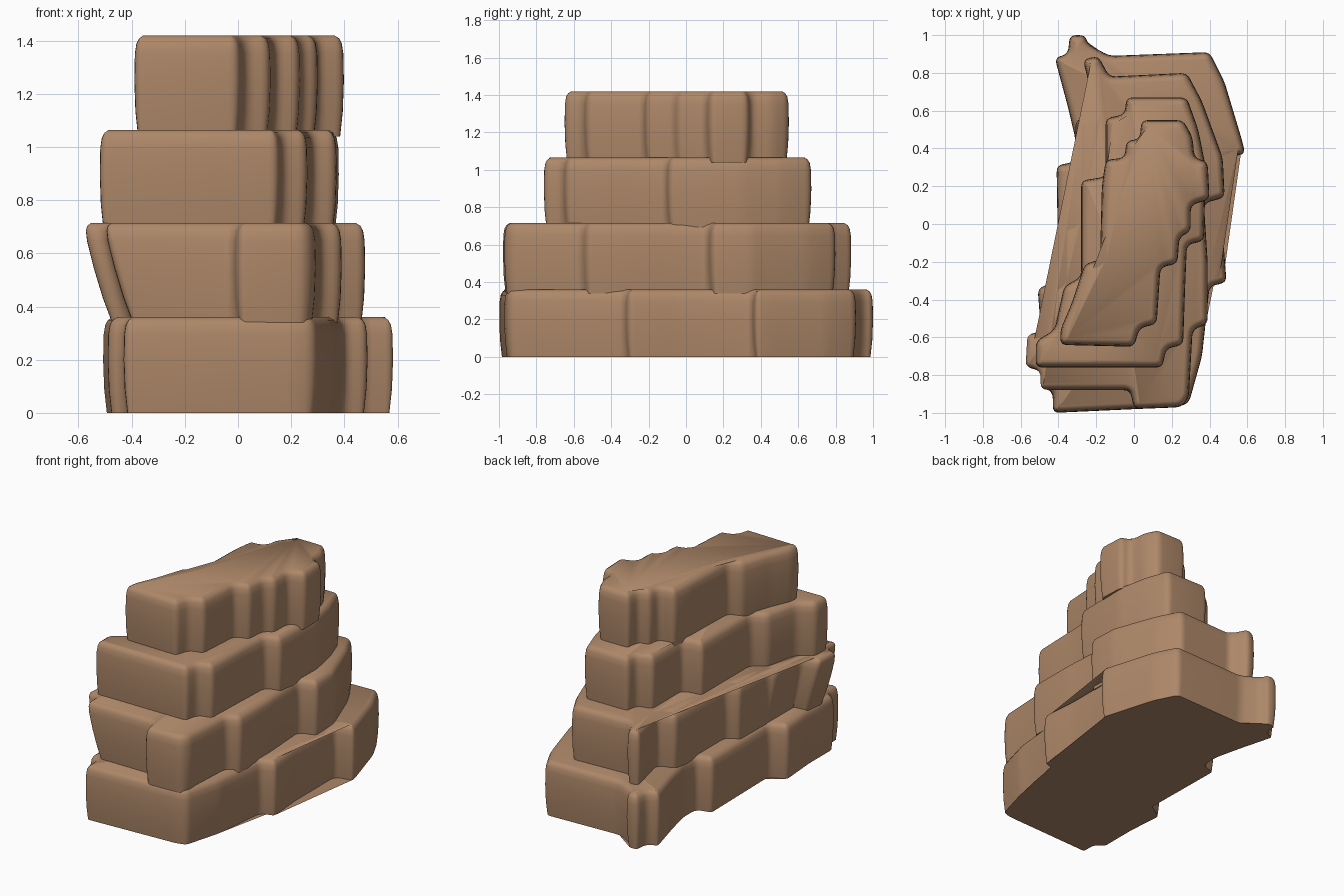
import bpy, bmesh
from mathutils import Vector

if "Cube" in bpy.data.objects:
    bpy.data.objects.remove(bpy.data.objects["Cube"])

rock = bpy.data.materials.new("brown_rock")
rock.diffuse_color = (0.42, 0.245, 0.14, 1)
rock.use_nodes = True
rock.node_tree.nodes["Principled BSDF"].inputs["Base Color"].default_value = rock.diffuse_color


def rounded(points, r=0.035, steps=4):
    """Round every corner of a plan outline with a small curve."""
    pts = [Vector(p) for p in points]
    out = []
    for i, p in enumerate(pts):
        a, b = pts[i - 1] - p, pts[(i + 1) % len(pts)] - p
        a = p + a.normalized() * min(r, a.length * 0.45)
        b = p + b.normalized() * min(r, b.length * 0.45)
        for k in range(steps + 1):
            t = k / steps
            out.append(a * (1 - t) ** 2 + p * 2 * t * (1 - t) + b * t * t)
    return out


def inset(pts, d):
    """Move a counter-clockwise outline inward by d."""
    out = []
    for i, p in enumerate(pts):
        t = (pts[(i + 1) % len(pts)] - pts[i - 1]).normalized()
        out.append(p + Vector((-t.y, t.x)) * d)
    return out


def tier(name, z0, z1, points, lean=0.0, fan=None):
    """Rock layer: bulging wall, softened top rim, flat top."""
    base = rounded(points)
    bm = bmesh.new()
    rings = []
    for t, d in ((0, .014), (.25, .004), (.55, 0), (.82, .002), (.92, .008), (.97, .018), (1, .036)):
        ring = []
        for p in inset(base, d):
            shift = lean * (1 - t) * min(1, max(0, (-p.x - 0.38) / 0.1))
            ring.append(bm.verts.new((p.x + shift, p.y, z0 + (z1 - z0) * t)))
        rings.append(ring)
    n = len(base)
    for lo, hi in zip(rings, rings[1:]):
        for i in range(n):
            j = (i + 1) % n
            bm.faces.new((lo[i], lo[j], hi[j], hi[i]))
    bm.faces.new(rings[-1])
    # underside: a fan from one corner for the ground layer
    low = rings[0]
    if fan:
        s = min(range(n), key=lambda i: (low[i].co.xy - Vector(fan)).length)
        for k in range(1, n - 1):
            bm.faces.new((low[s], low[(s + k + 1) % n], low[(s + k) % n]))
    else:
        bm.faces.new(low[::-1])
    me = bpy.data.meshes.new(name)
    bm.to_mesh(me)
    bm.free()
    me.materials.append(rock)
    ob = bpy.data.objects.new(name, me)
    bpy.context.collection.objects.link(ob)
    bpy.context.view_layer.objects.active = ob
    ob.select_set(True)
    bpy.ops.object.shade_smooth_by_angle(angle=0.8)
    ob.select_set(False)


# Ground layer
tier("bottom_rock_layer", 0, 0.36, [
    (-.43, -1), (.22, -.97), (.29, -.95), (.36, -.7), (.40, -.33), (.49, -.31),
    (.47, -.05), (.47, .35), (.59, .37), (.57, .45), (.48, .75), (.40, .91),
    (-.13, .89), (-.24, .95), (-.26, 1), (-.34, 1), (-.35, .9), (-.42, .88),
    (-.35, .62), (-.31, .45), (-.31, .33), (-.41, .31), (-.40, -.3),
    (-.51, -.34), (-.49, -.6), (-.49, -.86), (-.43, -.89)], fan=(.58, .38))

# Second layer, leaning outward on the left
tier("second_rock_layer", 0.34, 0.715, [
    (-.51, -.88), (-.02, -.88), (0, -.98), (.25, -.97), (.29, -.92), (.31, -.56),
    (.39, -.53), (.39, -.2), (.37, .11), (.48, .14), (.47, .35), (.36, .65),
    (.28, .80), (-.13, .78), (-.19, .89), (-.27, .87), (-.20, .58), (-.31, .55),
    (-.31, .02), (-.39, -.01), (-.39, -.3), (-.44, -.33), (-.46, -.56),
    (-.58, -.58), (-.59, -.76), (-.51, -.78)], lean=0.1)

# Third layer
tier("third_rock_layer", 0.69, 1.065, [
    (-.52, -.76), (.15, -.76), (.17, -.66), (.26, -.64), (.27, -.35), (.28, -.11),
    (.37, -.09), (.38, .3), (.34, .5), (.28, .67), (-.04, .67), (-.05, .58),
    (-.15, .56), (-.15, .25), (-.28, .23), (-.28, -.28), (-.37, -.33),
    (-.42, -.56), (-.52, -.62)])

# Top layer
tier("top_rock_layer", 1.04, 1.42, [
    (-.39, -.64), (.0, -.65), (.03, -.55), (.12, -.53), (.14, -.23), (.23, -.21),
    (.24, -.07), (.30, -.04), (.30, .10), (.40, .13), (.39, .33), (.32, .35),
    (.31, .46), (.26, .55), (.04, .55), (.03, .45), (-.04, .44), (-.05, .35),
    (-.15, .34), (-.17, .2), (-.18, -.19), (-.26, -.21), (-.33, -.42), (-.39, -.56)])
